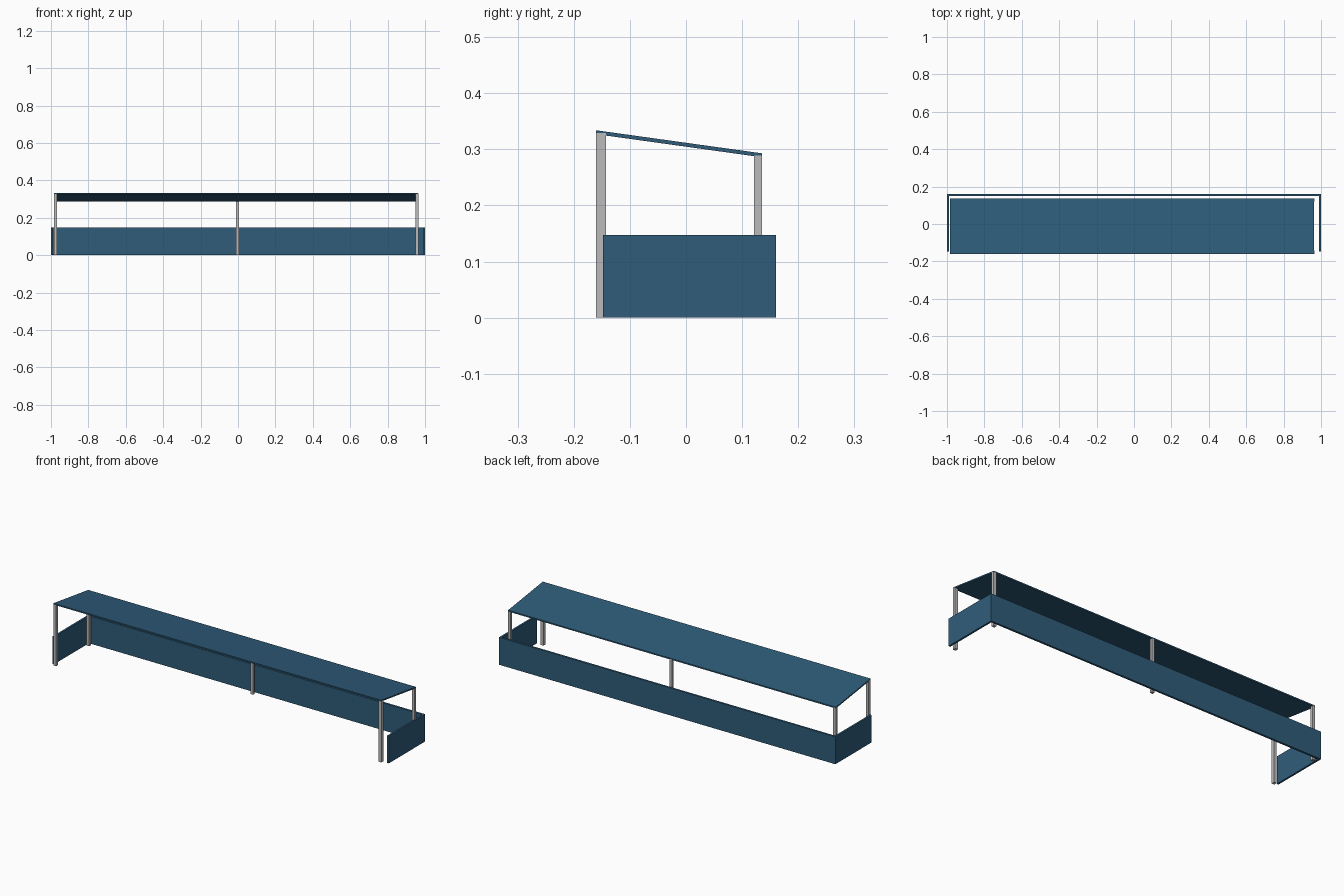
import bpy

if "Cube" in bpy.data.objects:
    bpy.data.objects.remove(bpy.data.objects["Cube"])


def material(name, rgb):
    m = bpy.data.materials.new(name)
    m.diffuse_color = (*rgb, 1.0)
    m.use_nodes = True
    m.node_tree.nodes["Principled BSDF"].inputs["Base Color"].default_value = m.diffuse_color
    return m


blue = material("blue panel", (0.028, 0.108, 0.195))
grey = material("grey steel", (0.50, 0.50, 0.50))


def prism(name, x0, x1, profile, mat):
    """Extrude a four-point (y, z) profile along x."""
    verts = [(x, y, z) for x in (x0, x1) for y, z in profile]
    faces = [(3, 2, 1, 0), (4, 5, 6, 7)]
    faces += [(i, (i + 1) % 4, (i + 1) % 4 + 4, i + 4) for i in range(4)]
    mesh = bpy.data.meshes.new(name)
    mesh.from_pydata(verts, [], faces)
    mesh.materials.append(mat)
    obj = bpy.data.objects.new(name, mesh)
    bpy.context.collection.objects.link(obj)
    return obj


def box(name, x0, x1, y0, y1, z0, z1, mat):
    return prism(name, x0, x1, [(y0, z0), (y1, z0), (y1, z1), (y0, z1)], mat)


# Low walls: back and two ends
box("back_wall", -1, 1, 0.149, 0.16, 0, 0.147, blue)
for side, x in (("left", -1), ("right", 0.99)):
    box(side + "_wall", x, x + 0.01, -0.148, 0.149, 0, 0.147, blue)

# Sloping roof sheet
prism("roof", -0.985, 0.963,
      [(-0.16, 0.327), (0.135, 0.286), (0.135, 0.293), (-0.16, 0.334)], blue)

# Posts: two tall ones in front, three shorter ones behind
for side, x in (("left", -0.977), ("right", 0.956)):
    box(side + "_front_post", x - 0.008, x + 0.008, -0.16, -0.143, 0, 0.329, grey)
for side, x in (("left", -0.977), ("middle", -0.003), ("right", 0.956)):
    box(side + "_back_post", x - 0.008, x + 0.008, 0.121, 0.135, 0, 0.289, grey)
